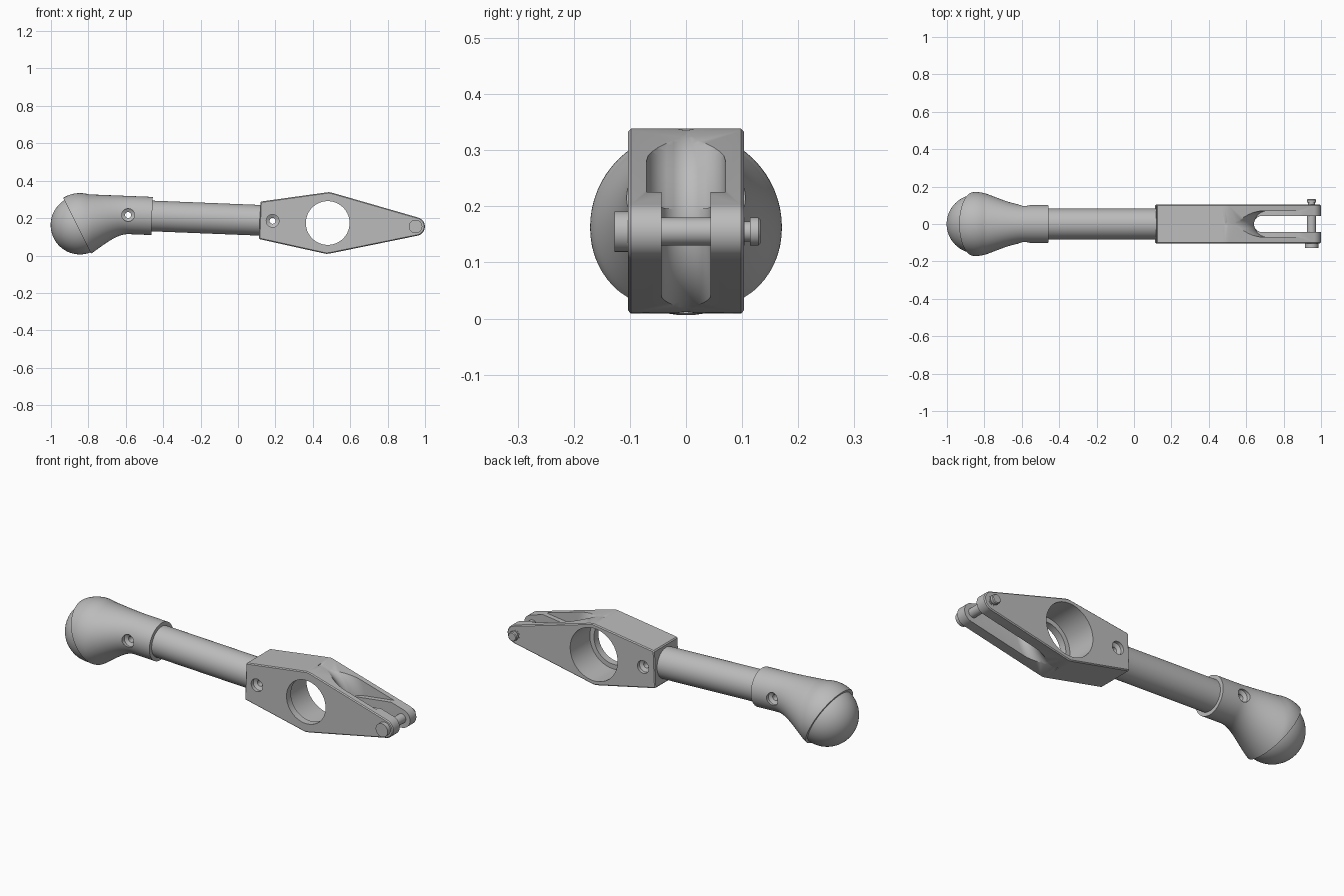
import bpy
import bmesh
from math import sin, cos, sqrt, pi, radians
from mathutils import Matrix, Vector

cube = bpy.data.objects.get("Cube")
if cube:
    bpy.data.objects.remove(cube, do_unlink=True)

grey = bpy.data.materials.new("plain_grey")
grey.use_nodes = True
grey.diffuse_color = (0.5, 0.5, 0.5, 1)
grey.node_tree.nodes["Principled BSDF"].inputs["Base Color"].default_value = (0.5, 0.5, 0.5, 1)

# The whole arm leans slightly about its long axis
LEAN = Matrix.Translation((0, 0, 0.193)) @ Matrix.Rotation(0.04, 4, "Y")
HOLE_X, TIP_X, HALF = 0.48, 0.95, 0.103
parts = []


def finish(name, bm, part=True):
    bmesh.ops.remove_doubles(bm, verts=bm.verts, dist=1e-5)
    bmesh.ops.recalc_face_normals(bm, faces=bm.faces)
    mesh = bpy.data.meshes.new(name)
    bm.to_mesh(mesh)
    bm.free()
    mesh.materials.append(grey)
    ob = bpy.data.objects.new(name, mesh)
    bpy.context.collection.objects.link(ob)
    ob.matrix_world = LEAN
    if part:
        parts.append(ob)
    else:
        ob.hide_render = True
    return ob


def skin(bm, rings, wrap=False):
    """Join closed rings of points into a skin, capped unless it wraps."""
    rows = [[bm.verts.new(p) for p in ring] for ring in rings]
    pairs = list(zip(rows, rows[1:])) + ([(rows[-1], rows[0])] if wrap else [])
    for a, b in pairs:
        for i in range(len(a)):
            j = (i + 1) % len(a)
            bm.faces.new((a[i], a[j], b[j], b[i]))
    if not wrap:
        bm.faces.new(rows[0])
        bm.faces.new(rows[-1])


def lathe(name, profile, x=0, axis="Y", sweep=None, part=True, steps=64):
    """Turn a closed (radius, along) profile about an axis through (x, 0, 0)."""
    a0, a1 = sweep or (0, 360)
    rings = []
    for k in range(steps + (1 if sweep else 0)):
        a = radians(a0 + (a1 - a0) * k / steps)
        if axis == "Y":
            rings.append([(x + r * cos(a), t, r * sin(a)) for r, t in profile])
        else:
            rings.append([(x + t, r * cos(a), r * sin(a)) for r, t in profile])
    bm = bmesh.new()
    skin(bm, rings, wrap=sweep is None)
    return finish(name, bm, part)


def apply_modifier(ob, mod):
    bpy.context.view_layer.objects.active = ob
    bpy.ops.object.modifier_apply(modifier=mod.name)


def cut(ob, cutter):
    mod = ob.modifiers.new("cut", "BOOLEAN")
    mod.operation = "DIFFERENCE"
    mod.solver = "EXACT"
    mod.object = cutter
    bpy.context.view_layer.update()
    apply_modifier(ob, mod)
    bpy.data.objects.remove(cutter, do_unlink=True)


def screw_hole(ob, x):
    """Through hole with a wider seat at both ends."""
    cut(ob, lathe("screw_cutter", [(0, -0.2), (0.034, -0.2), (0.034, -0.085), (0.016, -0.075),
                                   (0.016, 0.075), (0.034, 0.085), (0.034, 0.2), (0, 0.2)],
                  x, part=False, steps=32))


def groove(half, floor, sweep):
    """Round-bottomed slot that swings about the main hole."""
    n = 12
    arc = [(floor + half * (1 - cos(a)), half * sin(a))
           for a in (-pi / 2 + pi * i / n for i in range(n + 1))]
    return lathe("groove_cutter", arc + [(0.8, half), (0.8, -half)], HOLE_X, sweep=sweep, part=False)


# Fork block: tapered outline with a rounded tip
outline = [(0.116, -0.1), (HOLE_X - 0.02, -0.162), (HOLE_X, -0.165), (HOLE_X + 0.02, -0.162)]
outline += [(TIP_X + 0.05 * cos(a), 0.05 * sin(a))
            for a in (radians(-76 + 152 * i / 24) for i in range(25))]
outline += [(x, -z) for x, z in reversed(outline[:4])]
bm = bmesh.new()
skin(bm, [[(x, y, z) for x, z in outline] for y in (-HALF, HALF)])
block = finish("fork_block", bm)
bevel = block.modifiers.new("edge", "BEVEL")
bevel.width = 0.005
bevel.segments = 1
bevel.limit_method = "ANGLE"
bevel.angle_limit = radians(50)
apply_modifier(block, bevel)

# Main bore with a retaining lip at the front
cut(block, lathe("bore_cutter", [(0, -0.2), (0.117, -0.2), (0.117, -0.065), (0.142, -0.065),
                                 (0.142, 0.2), (0, 0.2)], HOLE_X, part=False))
cut(block, groove(0.044, 0.162, (-90, 90)))
cut(block, groove(0.07, 0.164, (9.5, 80)))
screw_hole(block, 0.185)

# Cross pin through the fork tip
lathe("fork_pin", [(0, -0.127), (0.036, -0.127), (0.036, -0.1), (0.025, -0.1), (0.025, 0.104),
                   (0.018, 0.104), (0.018, 0.114), (0.025, 0.114), (0.025, 0.129),
                   (0.021, 0.133), (0, 0.133)], TIP_X, steps=40)

# Rod
lathe("rod", [(0, -0.48), (0.082, -0.48), (0.082, 0.13), (0, 0.13)], axis="X")

# Ball socket: a sphere flowing into an off-centre collar
BALL_X, BALL_Z, SOCKET_R, COLLAR_R = -0.843, -0.064, 0.171, 0.102
BLEND0, BLEND1 = -0.785, -0.58


def socket_radius(x):
    if x <= BLEND0:
        return sqrt(SOCKET_R ** 2 - (x - BALL_X) ** 2)
    if x >= BLEND1:
        return COLLAR_R
    t = (x - BLEND0) / (BLEND1 - BLEND0)
    start = socket_radius(BLEND0)
    slope = -(BLEND0 - BALL_X) / start * (BLEND1 - BLEND0)
    return (start * (2 * t ** 3 - 3 * t * t + 1) + COLLAR_R * (3 * t * t - 2 * t ** 3)
            + slope * (t ** 3 - 2 * t * t + t))


rings = []
for k in range(51):
    x = -0.96 + 0.5 * k / 50
    r = socket_radius(x)
    zc = BALL_Z if x < BALL_X else max(BALL_Z, COLLAR_R - r)
    rings.append([(x, r * cos(2 * pi * i / 64), zc + r * sin(2 * pi * i / 64)) for i in range(64)])
bm = bmesh.new()
skin(bm, rings)
bmesh.ops.bisect_plane(bm, geom=bm.verts[:] + bm.edges[:] + bm.faces[:],
                       plane_co=(-0.86, 0, BALL_Z), plane_no=Vector((-0.876, 0, -0.483)),
                       clear_outer=True)
bmesh.ops.holes_fill(bm, edges=[e for e in bm.edges if e.is_boundary])
socket = finish("ball_socket", bm)
screw_hole(socket, -0.588)

# Ball
bm = bmesh.new()
bmesh.ops.create_uvsphere(bm, u_segments=64, v_segments=32, radius=0.157,
                          matrix=Matrix.Translation((BALL_X, 0, BALL_Z)))
finish("ball", bm)

# Smooth shading with crisp edges
bpy.ops.object.select_all(action="DESELECT")
for ob in parts:
    ob.select_set(True)
bpy.context.view_layer.objects.active = block
bpy.ops.object.shade_smooth_by_angle(angle=radians(30))
